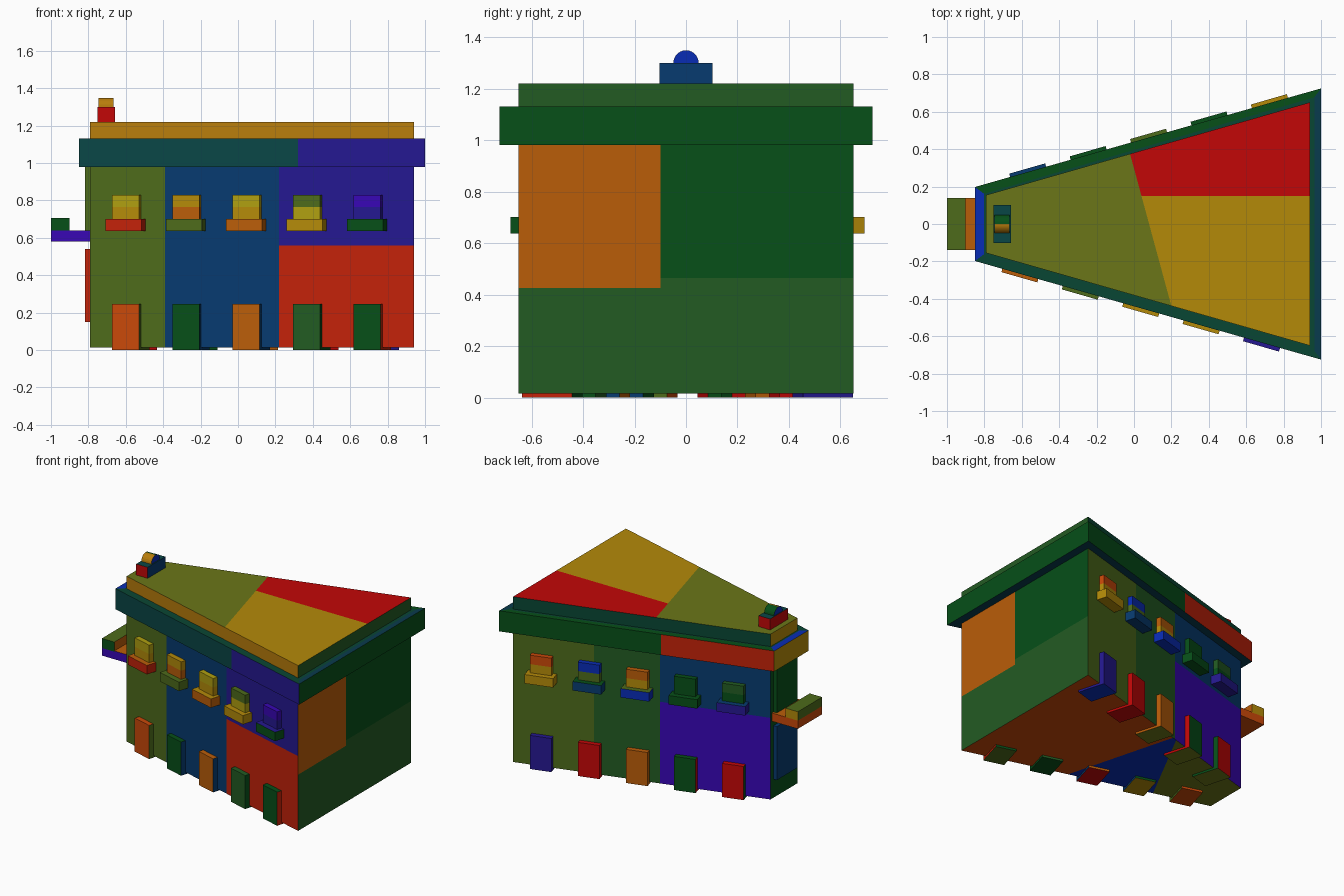
import bpy, bmesh, math
from mathutils import Matrix, Vector

if "Cube" in bpy.data.objects:
    bpy.data.objects.remove(bpy.data.objects["Cube"])

# Palette as seen on screen (0-255), made linear below
PALETTE = {
    "green": (14, 74, 28), "moss": (36, 84, 36), "olive": (72, 98, 30), "lime": (98, 108, 28),
    "teal": (16, 66, 66), "pine": (16, 66, 50), "blue": (14, 56, 102), "navy": (16, 44, 165),
    "indigo": (38, 28, 132), "violet": (54, 14, 165), "red": (178, 36, 16), "crimson": (178, 14, 14),
    "rust": (184, 68, 16), "orange": (170, 86, 16), "amber": (168, 114, 18), "gold": (164, 126, 16),
    "mustard": (160, 145, 22), "slate": (16, 56, 72),
}
MATS = {}
for key, rgb in PALETTE.items():
    MATS[key] = bpy.data.materials.new(key)
    MATS[key].diffuse_color = (*[(c / 255 / 0.92) ** 2.2 for c in rgb], 1)


def finish(name, bm, pick, matrix=Matrix()):
    """Turn a bmesh into a named object; pick(side, centre) names each face's colour."""
    bmesh.ops.recalc_face_normals(bm, faces=bm.faces)
    used = []
    for f in bm.faces:
        n = f.normal
        axis = max(range(3), key=lambda i: abs(n[i]))
        colour = pick("xyz"[axis] + ("+" if n[axis] > 0 else "-"), f.calc_center_median())
        if colour not in used:
            used.append(colour)
        f.material_index = used.index(colour)
    bm.transform(matrix)
    mesh = bpy.data.meshes.new(name)
    bm.to_mesh(mesh)
    bm.free()
    for c in used:
        mesh.materials.append(MATS[c])
    bpy.context.collection.objects.link(bpy.data.objects.new(name, mesh))


def cut(bm, co, no):
    """Split faces along a plane, for colour borders."""
    bmesh.ops.bisect_plane(bm, geom=bm.verts[:] + bm.edges[:] + bm.faces[:],
                           plane_co=co, plane_no=no)


def wedge(x0, x1, h0, h1, z0, z1):
    """Block with a trapezoid plan, narrow at x0 and wide at x1."""
    bm = bmesh.new()
    plan = [(x0, -h0), (x1, -h1), (x1, h1), (x0, h0)]
    base = bm.faces.new([bm.verts.new((x, y, z0)) for x, y in plan])
    top = bmesh.ops.extrude_face_region(bm, geom=[base])["geom"]
    bmesh.ops.translate(bm, vec=(0, 0, z1 - z0),
                        verts=[v for v in top if isinstance(v, bmesh.types.BMVert)])
    bmesh.ops.recalc_face_normals(bm, faces=bm.faces)
    return bm


def box(name, lo, hi, colour, matrix=Matrix(), split=None, lower=None, **sides):
    """Box with a main colour, side overrides (top=, left= ...) and a lower band."""
    lo, hi = Vector(lo), Vector(hi)
    bm = bmesh.new()
    bmesh.ops.create_cube(bm, size=1, matrix=Matrix.Translation((lo + hi) / 2)
                          @ Matrix.Diagonal((*(hi - lo), 1)))
    if split:
        cut(bm, (0, 0, split), (0, 0, 1))
    names = {"x+": "right", "x-": "left", "y+": "back", "y-": "front", "z+": "top", "z-": "under"}

    def pick(s, c):
        main = lower if split and c.z < split else colour
        return sides.get(names[s], main)
    finish(name, bm, pick, matrix)


# Two slanted colour borders shared by roof and floor
A_CO, A_NO = Vector((0.04, 0.15, 0)), Vector((0.81, 0.22, 0))
B_CO, B_NO = Vector((-0.07, 0.34, 0)), Vector((0.61, -0.32, 0))
beyond_a = lambda c: (c - A_CO).dot(A_NO) > 0
beyond_b = lambda c: (c - B_CO).dot(B_NO) > 0

# Wedge-shaped walls
X0, X1, H0, H1 = -0.79, 0.94, 0.155, 0.65
SLOPE = (H1 - H0) / (X1 - X0)
ANGLE = math.atan(SLOPE)


def wall_colour(s, c):
    if s == "y-":
        return "olive" if c.x < -0.39 else "blue" if c.x < 0.22 else "indigo" if c.z > 0.56 else "red"
    if s == "y+":
        if c.x > -0.046:
            return "olive" if c.x > 0.397 else "moss"
        return "blue" if c.z > 0.61 else "violet"
    if s == "x+":
        if c.y < -0.1:
            return "orange" if c.z > 0.425 else "moss"
        return "green" if c.z > 0.465 else "moss"
    if s == "x-":
        return "green"
    return "rust" if beyond_a(c) else "navy" if beyond_b(c) else "lime"


bm = wedge(X0, X1, H0, H1, 0.015, 0.99)
for x in (-0.39, -0.046, 0.22, 0.397):
    cut(bm, (x, 0, 0), (1, 0, 0))
for z in (0.425, 0.465, 0.56, 0.61):
    cut(bm, (0, 0, z), (0, 0, 1))
cut(bm, (0, -0.1, 0), (0, 1, 0))
cut(bm, A_CO, A_NO)
cut(bm, B_CO, B_NO)
finish("walls", bm, wall_colour)


# Overhanging cornice, its top ring mitred at the corners
def cornice_colour(s, c):
    if s == "z+":
        return "navy" if c.x < -0.8 else "slate" if c.x > 0.95 else "green" if c.y > 0.1 else "pine"
    if s == "y-":
        return "indigo" if c.x > 0.32 else "teal"
    if s == "y+":
        return "red" if c.x < -0.09 else "green"
    return {"x+": "green", "x-": "gold", "z-": "slate"}[s]


bm = wedge(-0.85, 1.0, 0.198, 0.725, 0.98, 1.13)
bmesh.ops.inset_individual(bm, faces=[f for f in bm.faces if f.normal.z > 0.9], thickness=0.06)
cut(bm, (0.32, 0, 0), (1, 0, 0))
cut(bm, (-0.09, 0, 0), (1, 0, 0))
finish("cornice", bm, cornice_colour)


# Flat roof block
def roof_colour(s, c):
    if s == "z+":
        return "lime" if not beyond_a(c) else "crimson" if c.y > 0.15 else "gold"
    return {"y-": "amber", "y+": "pine", "x+": "moss", "x-": "gold", "z-": "moss"}[s]


bm = wedge(X0, X1, H0, H1, 1.12, 1.22)
cut(bm, A_CO, A_NO)
cut(bm, (0, 0.15, 0), (0, 1, 0))
finish("roof", bm, roof_colour)

# Openings from the narrow end to the wide end:
# door front/side/underside, window top/bottom, sill front/top
FRONT = [("rust", "olive", "rust", "mustard", "gold", "red", "orange"),
         ("green", "blue", "gold", "gold", "orange", "olive", "olive"),
         ("orange", "blue", "crimson", "mustard", "gold", "orange", "gold"),
         ("moss", "green", "green", "olive", "mustard", "gold", "gold"),
         ("green", "red", "olive", "violet", "indigo", "green", "indigo")]
BACK = [("crimson", "green", "lime", "moss", "green", "indigo", "blue"),
        ("green", "crimson", "lime", "green", "green", "green", "green"),
        ("orange", "orange", "lime", "orange", "gold", "navy", "olive"),
        ("crimson", "crimson", "crimson", "navy", "olive", "blue", "green"),
        ("indigo", "indigo", "navy", "rust", "gold", "gold", "gold")]
for side, label, first, rows in ((-1, "front", -0.592, FRONT), (1, "back", -0.55, BACK)):
    for i, (door, edge, under, glass, glass_low, sill, sill_top) in enumerate(rows):
        x = first + 0.323 * i
        y = side * (H0 + SLOPE * (x - X0))
        # Local -y points out of the wall
        turn = Matrix.Rotation(-ANGLE if side < 0 else math.pi + ANGLE, 4, "Z")
        m = Matrix.Translation((x, y, 0)) @ turn
        box(f"{label}_door_{i + 1}", (-0.075, -0.037, 0), (0.075, 0.165, 0.245), door, m,
            left=edge, right=edge, under=under)
        box(f"{label}_window_{i + 1}", (-0.075, -0.037, 0.64), (0.075, 0.05, 0.83), glass, m,
            split=0.765, lower=glass_low)
        box(f"{label}_sill_{i + 1}", (-0.1, -0.076, 0.637), (0.1, 0.03, 0.702), sill, m, top=sill_top)

# Narrow end: entrance panel, balcony door, balcony slab and its parapet
box("end_entrance", (-0.817, -0.12, 0.15), (-0.75, 0.12, 0.54), "blue", front="red")
box("end_balcony_door", (-0.817, -0.12, 0.62), (-0.75, 0.12, 0.985), "green", front="olive")
box("balcony_slab", (-1.0, -0.14, 0.58), (-0.76, 0.14, 0.64), "rust", front="violet", top="orange")
box("balcony_parapet", (-1.0, -0.14, 0.635), (-0.9, 0.14, 0.705), "olive",
    front="green", back="gold", right="orange")

# Roof ornament: block with a round cap lying along x
box("ornament_block", (-0.75, -0.102, 1.215), (-0.657, 0.102, 1.30), "crimson",
    right="blue", top="teal")
bm = bmesh.new()
bmesh.ops.create_cone(bm, cap_ends=True, segments=24, radius1=0.049, radius2=0.049, depth=0.08,
                      matrix=Matrix.Translation((-0.705, 0, 1.30)) @ Matrix.Rotation(math.pi / 2, 4, "Y"))
finish("ornament_cap", bm, lambda s, c: "navy" if s[0] == "x" else "amber" if c.y < 0 else "green")

for m in bpy.data.materials:
    if m.users and not m.is_grease_pencil:
        m.use_nodes = True
        m.node_tree.nodes["Principled BSDF"].inputs["Base Color"].default_value = m.diffuse_color
